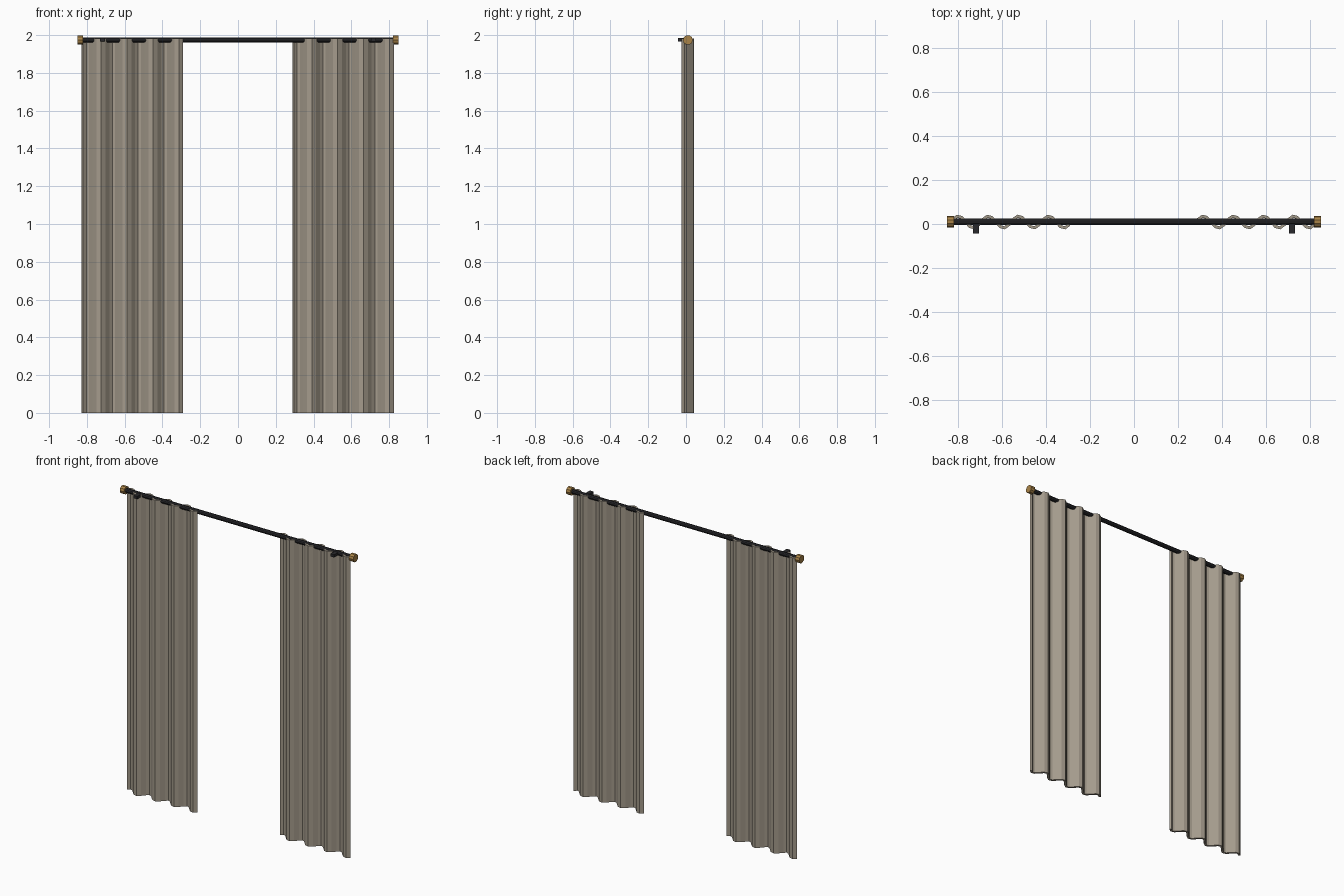
import bpy, bmesh, math

if "Cube" in bpy.data.objects:
    bpy.data.objects.remove(bpy.data.objects["Cube"])

ROD_Y, ROD_Z = 0.010, 1.974


def mat(name, rgb):
    m = bpy.data.materials.new(name)
    m.diffuse_color = (*rgb, 1)
    m.use_nodes = True
    m.node_tree.nodes["Principled BSDF"].inputs["Base Color"].default_value = m.diffuse_color
    return m


fabric = mat("taupe_fabric", (0.37, 0.325, 0.26))
metal = mat("black_metal", (0.022, 0.022, 0.025))
brass = mat("brass", (0.40, 0.23, 0.065))


def finish(ob, name, m):
    ob.name = name
    ob.data.materials.append(m)
    return ob


def cyl(name, x, r, length, sides, m):
    # cylinder lying along the x axis
    bpy.ops.mesh.primitive_cylinder_add(vertices=sides, radius=r, depth=length,
                                        location=(x, ROD_Y, ROD_Z),
                                        rotation=(0, math.pi / 2, 0))
    return finish(bpy.context.object, name, m)


def curtain(name, x0):
    # pleated sheet: a coarse sine wave, seven steps per fold
    step, amp, top, n = 0.0196, 0.027, 1.982, 27
    bm = bmesh.new()
    cols = []
    for i in range(n + 1):
        y = 0.009 - amp * math.sin(2 * math.pi * (i + 4) / 7)
        cols.append([bm.verts.new((x0 + i * step, y, z)) for z in (0, top)])
    for a, b in zip(cols, cols[1:]):
        bm.faces.new((a[0], b[0], b[1], a[1]))
    me = bpy.data.meshes.new(name)
    bm.to_mesh(me)
    bm.free()
    ob = bpy.data.objects.new(name, me)
    bpy.context.collection.objects.link(ob)
    finish(ob, name, fabric)
    s = ob.modifiers.new("thickness", 'SOLIDIFY')
    s.thickness = 0.014
    s.offset = 0


# Curtain panels
curtain("left_curtain", -0.8235)
curtain("right_curtain", 0.2915)

# Rod
cyl("rod", 0, 0.0145, 1.66, 10, metal)

# Finials and wall brackets at both ends
for side, s in (("left", -1), ("right", 1)):
    cyl(side + "_finial", s * 0.835, 0.026, 0.031, 10, brass)
    bpy.ops.mesh.primitive_cube_add(size=1, location=(s * 0.718, -0.018, 1.975))
    b = bpy.context.object
    b.scale = (0.026, 0.05, 0.018)
    finish(b, side + "_bracket", metal)
